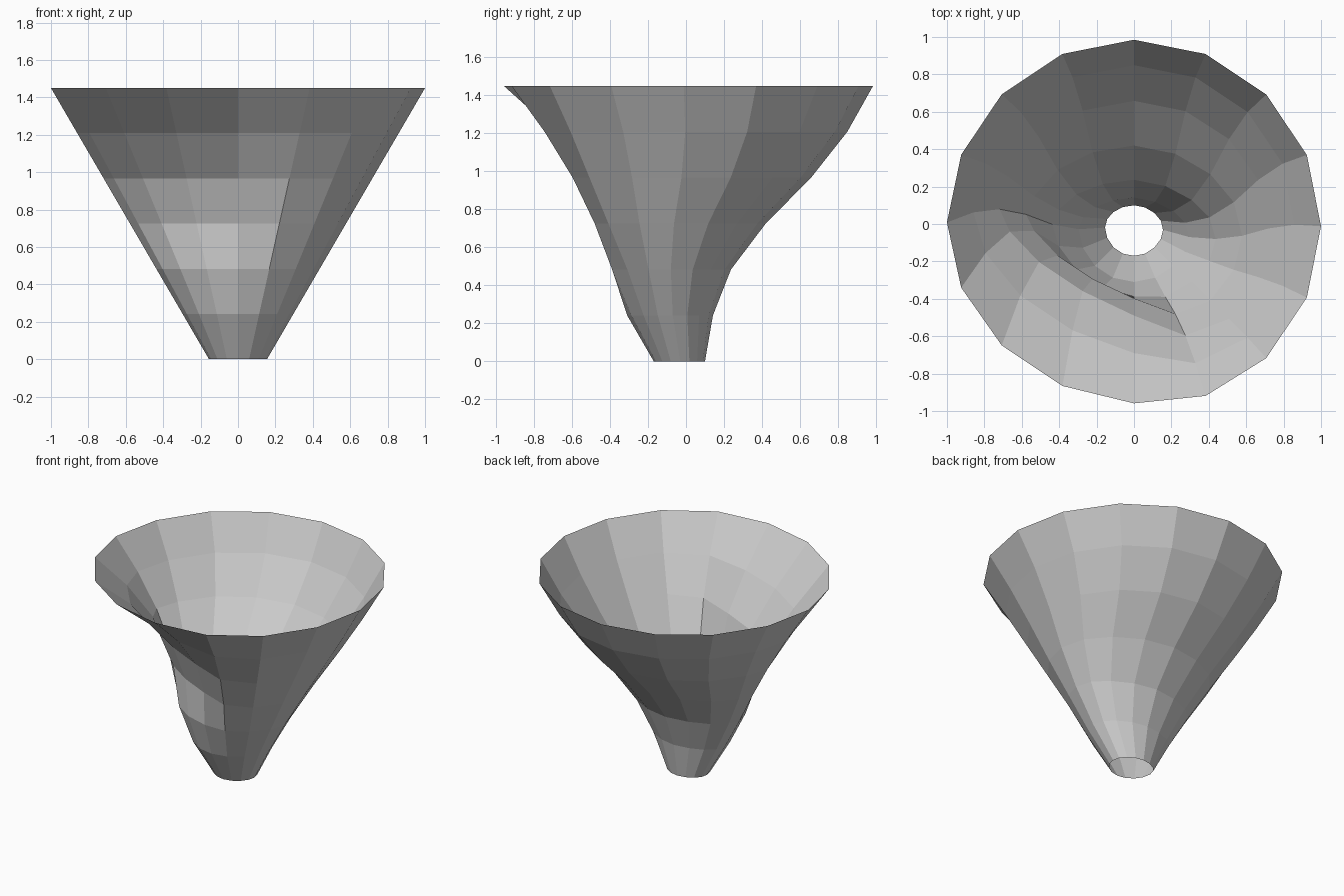
import bpy, bmesh
from math import cos, sin, tau

cube = bpy.data.objects.get("Cube")
if cube:
    bpy.data.objects.remove(cube, do_unlink=True)

SIDES, STEPS = 16, 6
HEIGHT, BOTTOM_RADIUS, TOP_RADIUS = 1.45, 0.155, 1.0

# Per ring, bottom to top: whole-ring shift, back push and front-left dent
ring_shift = [-.015, -.014, 0, 0, 0, 0, -.01]
back_push = [.04, .14, .2, .158, .06, .01, .005]
front_dent = [0, 0, .065, .24, .305, .225, .068]

# Strength of each push around the cone, by column counted from +x
back_weight = dict(enumerate([.4, .66, .9, 1, 1, .95, .75, .45, .1]))
back_weight[SIDES - 1] = .15
dent_weight = dict(enumerate([.28, .77, 1, 1, .75, .22], start=8))


def ring_point(step, column):
    t = step / STEPS
    radius = BOTTOM_RADIUS + (TOP_RADIUS - BOTTOM_RADIUS) * t
    angle = tau * column / SIDES
    y = radius * sin(angle) + ring_shift[step]
    y -= back_push[step] * back_weight.get(column, 0)
    y += front_dent[step] * dent_weight.get(column, 0)
    return radius * cos(angle), y, HEIGHT * t


# Colour
grey = bpy.data.materials.new("plain grey")
grey.use_nodes = True
colour = (.6, .6, .6, 1)
grey.diffuse_color = colour
grey.node_tree.nodes["Principled BSDF"].inputs["Base Color"].default_value = colour

# Open dented cone: rings bridged by flat quads
bm = bmesh.new()
rings = [[bm.verts.new(ring_point(s, c)) for c in range(SIDES)]
         for s in range(STEPS + 1)]
for low, high in zip(rings, rings[1:]):
    for c in range(SIDES):
        n = (c + 1) % SIDES
        bm.faces.new((low[c], low[n], high[n], high[c]))

mesh = bpy.data.meshes.new("dented_funnel")
bm.to_mesh(mesh)
bm.free()
mesh.materials.append(grey)
funnel = bpy.data.objects.new("dented_funnel", mesh)
bpy.context.collection.objects.link(funnel)
